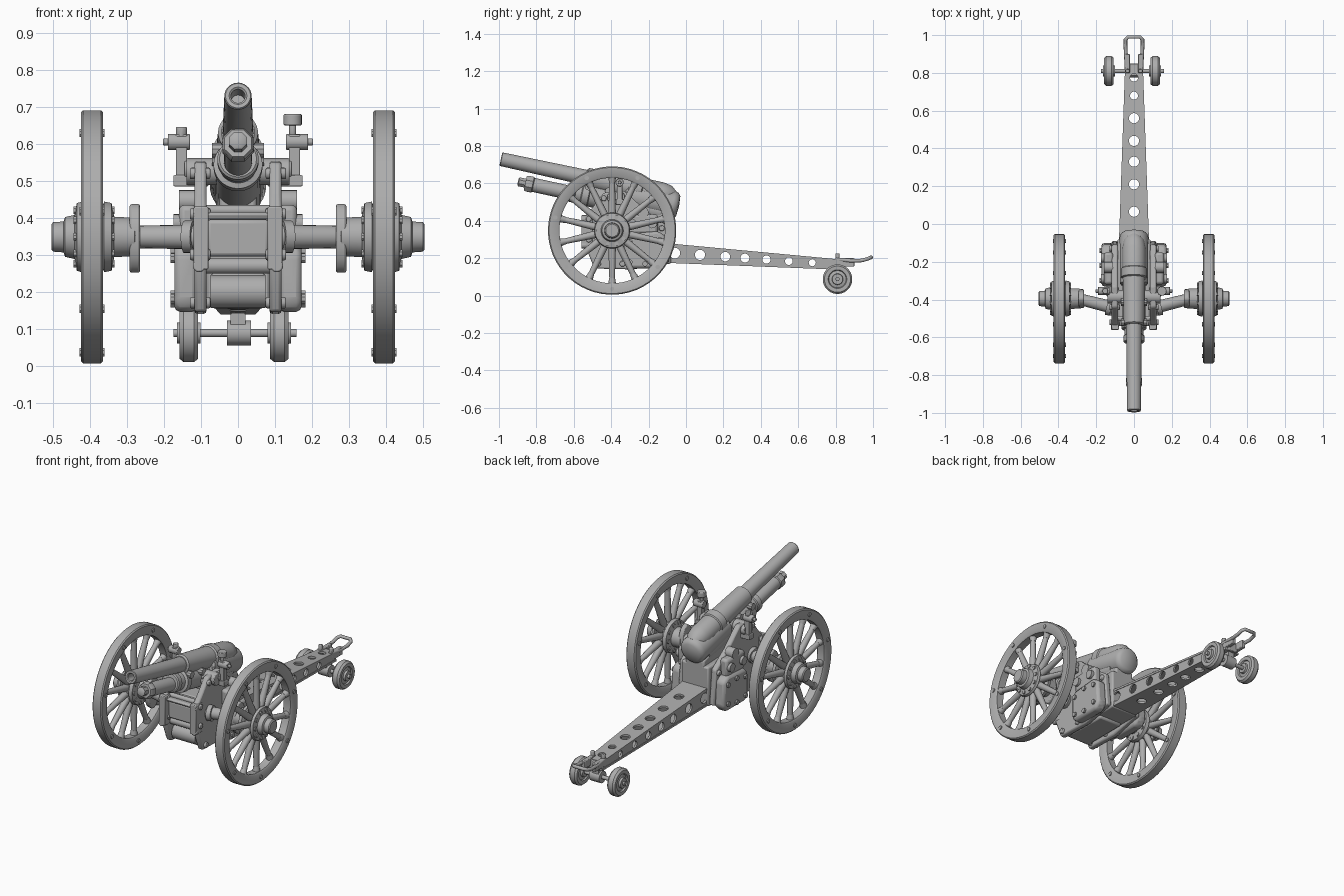
import bpy, bmesh
from math import cos, sin, pi, radians
from mathutils import Vector

if "Cube" in bpy.data.objects:
    bpy.data.objects.remove(bpy.data.objects["Cube"])

metal = bpy.data.materials.new("plain_grey")
metal.use_nodes = True
GREY = (0.42, 0.42, 0.42, 1)
metal.diffuse_color = GREY
metal.node_tree.nodes["Principled BSDF"].inputs["Base Color"].default_value = GREY


# Helpers: each adds a shape to a bmesh, finish() turns it into an object
def lathe(bm, start, axis, profile, seg=28, closed=False):
    """Revolve (radius, distance along axis) points round an axis."""
    start, axis = Vector(start), Vector(axis).normalized()
    u = axis.orthogonal().normalized()
    w = axis.cross(u)
    rings = []
    for r, t in profile:
        rings.append([bm.verts.new(start + axis * t + (u * cos(a) + w * sin(a)) * r)
                      for a in (2 * pi * (i + 0.5) / seg for i in range(seg))])
    pairs = list(zip(rings, rings[1:] + rings[:1])) if closed else list(zip(rings, rings[1:]))
    for p, q in pairs:
        for i in range(seg):
            j = (i + 1) % seg
            bm.faces.new((p[i], p[j], q[j], q[i]))
    if not closed:
        bm.faces.new(rings[0])
        bm.faces.new(rings[-1])


def rod(bm, a, b, r, r2=None, seg=16):
    a, b = Vector(a), Vector(b)
    lathe(bm, a, b - a, [(r, 0), (r if r2 is None else r2, (b - a).length)], seg)


def frustum(bm, y0, sec0, y1, sec1):
    """Block between two sections, each (x min, x max, z min, z max)."""
    ends = [[bm.verts.new(p) for p in ((s[0], y, s[2]), (s[1], y, s[2]), (s[1], y, s[3]), (s[0], y, s[3]))]
            for y, s in ((y0, sec0), (y1, sec1))]
    for e in ends:
        bm.faces.new(e)
    for i in range(4):
        j = (i + 1) % 4
        bm.faces.new((ends[0][i], ends[0][j], ends[1][j], ends[1][i]))


def box(bm, x0, x1, y0, y1, z0, z1):
    frustum(bm, y0, (x0, x1, z0, z1), y1, (x0, x1, z0, z1))


def plate(bm, outline, x0, x1):
    """Flat plate from a (y, z) outline, thick along x."""
    f = bm.faces.new([bm.verts.new((x0, y, z)) for y, z in outline])
    new = bmesh.ops.extrude_face_region(bm, geom=[f])["geom"]
    bmesh.ops.translate(bm, vec=(x1 - x0, 0, 0), verts=[v for v in new if isinstance(v, bmesh.types.BMVert)])


def finish(bm, name, bevel=0, cutters=()):
    bmesh.ops.remove_doubles(bm, verts=bm.verts, dist=1e-5)
    bmesh.ops.recalc_face_normals(bm, faces=bm.faces)
    mesh = bpy.data.meshes.new(name)
    bm.to_mesh(mesh)
    bm.free()
    ob = bpy.data.objects.new(name, mesh)
    bpy.context.scene.collection.objects.link(ob)
    for c in cutters:
        mod = ob.modifiers.new("holes", "BOOLEAN")
        mod.object, mod.operation, mod.solver = c, "DIFFERENCE", "EXACT"
    if cutters:
        graph = bpy.context.evaluated_depsgraph_get()
        ob.data = bpy.data.meshes.new_from_object(ob.evaluated_get(graph))
        ob.modifiers.clear()
    ob.data.materials.clear()
    ob.data.materials.append(metal)
    ob.data.polygons.foreach_set("use_smooth", [True] * len(ob.data.polygons))
    ob.data.set_sharp_from_angle(angle=radians(35))
    if bevel:
        mod = ob.modifiers.new("bevel", "BEVEL")
        mod.width, mod.segments, mod.limit_method = bevel, 2, "ANGLE"
    return ob


SIDES = (("left", 1), ("right", -1))
WY, WZ = -0.395, 0.348

# Big spoked wheels
for side, s in SIDES:
    def ring_point(x, r, a):
        return (s * x, WY + r * sin(a), WZ + r * cos(a))
    centre, out = (0, WY, WZ), (s, 0, 0)
    bm = bmesh.new()
    lathe(bm, centre, out, [(0.282, 0.373), (0.29, 0.367), (0.337, 0.365), (0.343, 0.371), (0.343, 0.419),
                            (0.337, 0.425), (0.29, 0.423), (0.282, 0.417)], 56, True)
    for i in range(7):
        a = 2 * pi * (i + 0.5) / 7
        for x in (0.361, 0.421):
            rod(bm, ring_point(x, 0.312, a), ring_point(x + 0.008, 0.312, a), 0.012, seg=8)
    finish(bm, side + "_wheel_rim")
    bm = bmesh.new()
    for i in range(14):
        a = 2 * pi * i / 14
        rod(bm, ring_point(0.395, 0.06, a), ring_point(0.395, 0.26, a), 0.021, 0.015, 12)
        rod(bm, ring_point(0.395, 0.255, a), ring_point(0.395, 0.29, a), 0.016, 0.022, 12)
    finish(bm, side + "_wheel_spokes")
    bm = bmesh.new()
    lathe(bm, centre, out, [(0.04, 0.27), (0.052, 0.28), (0.055, 0.335), (0.092, 0.342), (0.096, 0.362),
                            (0.075, 0.37), (0.075, 0.42), (0.096, 0.422), (0.092, 0.436), (0.06, 0.442),
                            (0.054, 0.468), (0.042, 0.472), (0.04, 0.5), (0.034, 0.505)], 32)
    for i in range(10):
        a = 2 * pi * (i + 0.5) / 10
        rod(bm, ring_point(0.334, 0.076, a), ring_point(0.445, 0.076, a), 0.011, seg=8)
    finish(bm, side + "_wheel_hub")

    # Axle arm with its brake lever plate
    bm = bmesh.new()
    rod(bm, (s * 0.08, -0.45, WZ), (s * 0.3, WY, WZ), 0.034, 0.03, 20)
    rod(bm, (s * 0.12, -0.443, WZ), (s * 0.145, -0.437, WZ), 0.044, seg=20)
    finish(bm, side + "_axle_arm")
    bm = bmesh.new()
    plate(bm, [(WY + 0.05 * cos(a) * (1 if abs(sin(a)) < 0.9 else 0.8), WZ - 0.004 + 0.094 * sin(a))
               for a in (2 * pi * i / 20 for i in range(20))], s * 0.265, s * 0.293)
    finish(bm, side + "_brake_plate", 0.006)

    # Carriage cheek with rivets and trunnion bearing
    bm = bmesh.new()
    plate(bm, [(-0.54, 0.27), (-0.545, 0.42), (-0.5, 0.47), (-0.44, 0.55), (-0.33, 0.56), (-0.22, 0.46),
               (-0.11, 0.38), (-0.09, 0.18), (-0.28, 0.14), (-0.49, 0.145)], s * 0.085, s * 0.118)
    finish(bm, side + "_cheek", 0.008)
    bm = bmesh.new()
    for y, z in ((-0.52, 0.3), (-0.52, 0.41), (-0.47, 0.17), (-0.44, 0.52), (-0.13, 0.36), (-0.34, 0.17)):
        rod(bm, (s * 0.075, y, z), (s * 0.13, y, z), 0.016, seg=10)
    for z in (0.27, 0.41):
        rod(bm, (s * 0.105, -0.56, z), (s * 0.105, -0.53, z), 0.018, seg=10)
    rod(bm, (s * 0.05, -0.385, 0.525), (s * 0.14, -0.385, 0.525), 0.036, seg=20)
    box(bm, s * 0.08, s * 0.12, -0.56, -0.5, 0.26, 0.43)
    finish(bm, side + "_cheek_fittings", 0.004)

    # Side gear cases with bolted lids
    bm = bmesh.new()
    plate(bm, [(-0.33, 0.17), (-0.31, 0.145), (-0.13, 0.145), (-0.1, 0.18), (-0.11, 0.32), (-0.15, 0.345),
               (-0.31, 0.33), (-0.33, 0.3)], s * 0.11, s * 0.172)
    box(bm, s * 0.11, s * 0.16, -0.32, -0.15, 0.33, 0.435)
    finish(bm, side + "_gear_case", 0.015)
    bm = bmesh.new()
    for y, z in ((-0.3, 0.18), (-0.22, 0.17), (-0.14, 0.19), (-0.3, 0.29), (-0.22, 0.31), (-0.14, 0.3)):
        rod(bm, (s * 0.16, y, z), (s * 0.182, y, z), 0.014, seg=8)
    for y in (-0.29, -0.18):
        rod(bm, (s * 0.14, y, 0.385), (s * 0.175, y, 0.385), 0.025, seg=14)
    rod(bm, (s * 0.11, -0.23, 0.445), (s * 0.16, -0.23, 0.445), 0.03, seg=14)
    finish(bm, side + "_gear_case_bolts")

    # Sight post standing on a bracket
    bm = bmesh.new()
    box(bm, s * 0.08, s * 0.175, -0.375, -0.335, 0.485, 0.515)
    box(bm, s * 0.138, s * 0.168, -0.37, -0.34, 0.49, 0.625)
    rod(bm, (s * 0.13, -0.355, 0.605), (s * 0.19, -0.355, 0.605), 0.022, seg=12)
    rod(bm, (s * 0.185, -0.355, 0.605), (s * 0.203, -0.355, 0.605), 0.01, seg=10)
    rod(bm, (s * 0.12, -0.355, 0.53), (s * 0.145, -0.355, 0.53), 0.028, seg=14)
    if s > 0:
        rod(bm, (0.148, -0.355, 0.62), (0.148, -0.355, 0.655), 0.01, seg=10)
        rod(bm, (0.148, -0.355, 0.65), (0.148, -0.355, 0.68), 0.025, seg=14)
    else:
        rod(bm, (-0.153, -0.355, 0.62), (-0.153, -0.355, 0.645), 0.016, seg=10)
    finish(bm, side + "_sight_post", 0.003)

# Gun tube group, all parallel to the bore
BORE = Vector((0, 0.977, -0.212)).normalized()
UP = Vector((0, 0.212, 0.977)).normalized()
MUZZLE = Vector((0, -0.99, 0.73))


def gun_part(name, drop, *profiles, seg=32):
    bm = bmesh.new()
    for p in profiles:
        lathe(bm, MUZZLE - UP * drop, BORE, p, seg)
    return finish(bm, name)


gun_part("barrel", 0, [(0.019, 0.08), (0.019, 0.004), (0.024, 0), (0.034, 0), (0.037, 0.004), (0.042, 0.5)])
gun_part("barrel_sleeve", 0, [(0.045, 0.465), (0.054, 0.472), (0.06, 0.72), (0.069, 0.725), (0.069, 0.77),
                              (0.063, 0.775), (0.063, 0.88), (0.054, 0.925), (0.03, 0.955)])
gun_part("breech", 0.045, [(0.06, 0.69), (0.074, 0.7), (0.076, 0.95), (0.07, 0.968), (0.055, 0.98), (0, 0.985)])
gun_part("recoil_cylinder", 0.098, [(0.036, 0.16), (0.038, 0.17), (0.038, 0.48)])
gun_part("recoil_cap", 0.098, [(0.018, 0.115), (0.026, 0.12), (0.026, 0.165)],
         [(0.04, 0.155), (0.046, 0.165), (0.046, 0.195), (0.04, 0.2)], seg=8)
gun_part("cradle", 0.09, [(0.05, 0.39), (0.056, 0.395), (0.056, 0.425), (0.05, 0.43), (0.052, 0.46),
                          (0.066, 0.465), (0.066, 0.5), (0.06, 0.505), (0.062, 0.9)])
bm = bmesh.new()
for t in (0.49, 0.6, 0.71):
    c = MUZZLE + BORE * t - UP * 0.045
    for s in (1, -1):
        rod(bm, c + Vector((s * 0.03, 0, 0)), c + Vector((s * 0.07, 0, 0)), 0.02, seg=10)
finish(bm, "cradle_bolts")

# Centre block, rollers and lower case between the cheeks
bm = bmesh.new()
box(bm, -0.085, 0.085, -0.525, -0.39, 0.295, 0.395)
box(bm, -0.09, 0.09, -0.54, -0.5, 0.395, 0.415)
box(bm, -0.075, 0.075, -0.47, -0.2, 0.155, 0.25)
box(bm, -0.088, 0.088, -0.42, -0.08, 0.17, 0.4)
finish(bm, "centre_block", 0.012)
bm = bmesh.new()
rod(bm, (-0.09, -0.49, 0.27), (0.09, -0.49, 0.27), 0.022)
rod(bm, (-0.09, -0.5, 0.42), (0.09, -0.5, 0.42), 0.014)
rod(bm, (-0.075, -0.46, 0.2), (0.075, -0.46, 0.2), 0.045, seg=24)
finish(bm, "cross_rollers")
bm = bmesh.new()
frustum(bm, -0.32, (-0.05, 0.05, 0.38, 0.5), -0.08, (-0.06, 0.06, 0.36, 0.43))
finish(bm, "elevating_gear", 0.01)

# Trail: hollow tapered box with lightening holes through every wall
bm = bmesh.new()
for i, y in enumerate((-0.06, 0.075, 0.21, 0.315, 0.43, 0.55, 0.675)):
    z = 0.23 - 0.07 * (y + 0.1)
    rod(bm, (-0.2, y, z), (0.2, y, z), 0.029 - 0.0017 * i, seg=20)
side_cutter = finish(bm, "side_hole_cutter")
bm = bmesh.new()
for y in (0.065, 0.21, 0.33, 0.44, 0.56, 0.68, 0.775):
    rod(bm, (0, y, 0), (0, y, 0.5), 0.027 if y < 0.6 else 0.021, seg=20)
top_cutter = finish(bm, "top_hole_cutter")
for c in (side_cutter, top_cutter):
    c.hide_render = True
Y0, Y1 = -0.1, 0.84
bm = bmesh.new()
frustum(bm, Y0, (-0.08, 0.08, 0.268, 0.28), Y1, (-0.047, 0.047, 0.18, 0.192))
finish(bm, "trail_top", cutters=[top_cutter])
bm = bmesh.new()
frustum(bm, Y0, (-0.08, 0.08, 0.175, 0.187), Y1, (-0.047, 0.047, 0.138, 0.15))
finish(bm, "trail_bottom", cutters=[top_cutter])
for side, s in SIDES:
    bm = bmesh.new()
    frustum(bm, Y0, (s * 0.066, s * 0.077, 0.18, 0.275), Y1, (s * 0.033, s * 0.044, 0.14, 0.188))
    finish(bm, "trail_side_" + side, cutters=[side_cutter])
for c in (side_cutter, top_cutter):
    bpy.data.objects.remove(c)

# Tow eye at the trail end
loop = [(0.038, 0.8, 0.195), (0.042, 0.88, 0.186), (0.045, 0.94, 0.188), (0.045, 0.975, 0.198), (0.032, 0.99, 0.205)]
path = loop + [(-x, y, z) for x, y, z in reversed(loop)]
curve = bpy.data.curves.new("tow_eye", "CURVE")
curve.dimensions, curve.bevel_depth, curve.bevel_resolution, curve.use_fill_caps = "3D", 0.01, 3, True
spline = curve.splines.new("POLY")
spline.points.add(len(path) - 1)
for p, co in zip(spline.points, path):
    p.co = (*co, 1)
curve.materials.append(metal)
bpy.context.scene.collection.objects.link(bpy.data.objects.new("tow_eye", curve))
bm = bmesh.new()
for s in (1, -1):
    box(bm, s * 0.022, s * 0.046, 0.8, 0.9, 0.155, 0.2)
    rod(bm, (s * 0.034, 0.81, 0.18), (s * 0.034, 0.81, 0.225), 0.012, seg=10)
box(bm, -0.03, 0.03, 0.83, 0.85, 0.14, 0.19)
finish(bm, "tow_bracket", 0.004)

# Small trail wheels on their own axle
TY, TZ = 0.81, 0.088
bm = bmesh.new()
rod(bm, (-0.175, TY, TZ), (0.158, TY, TZ), 0.011)
rod(bm, (-0.03, TY, TZ), (0.035, TY, TZ), 0.034, seg=18)
box(bm, -0.02, 0.02, TY - 0.025, TY + 0.025, TZ, 0.15)
finish(bm, "trail_axle")
for side, x in (("left", 0.112), ("right", -0.133)):
    bm = bmesh.new()
    lathe(bm, (x, TY, TZ), (1, 0, 0), [(0.028, -0.032), (0.03, -0.02), (0.046, -0.016), (0.05, -0.024),
          (0.07, -0.025), (0.079, -0.014), (0.079, 0.014), (0.07, 0.025), (0.05, 0.024), (0.046, 0.016),
          (0.03, 0.02), (0.028, 0.032)], 32)
    finish(bm, "trail_wheel_" + side)
